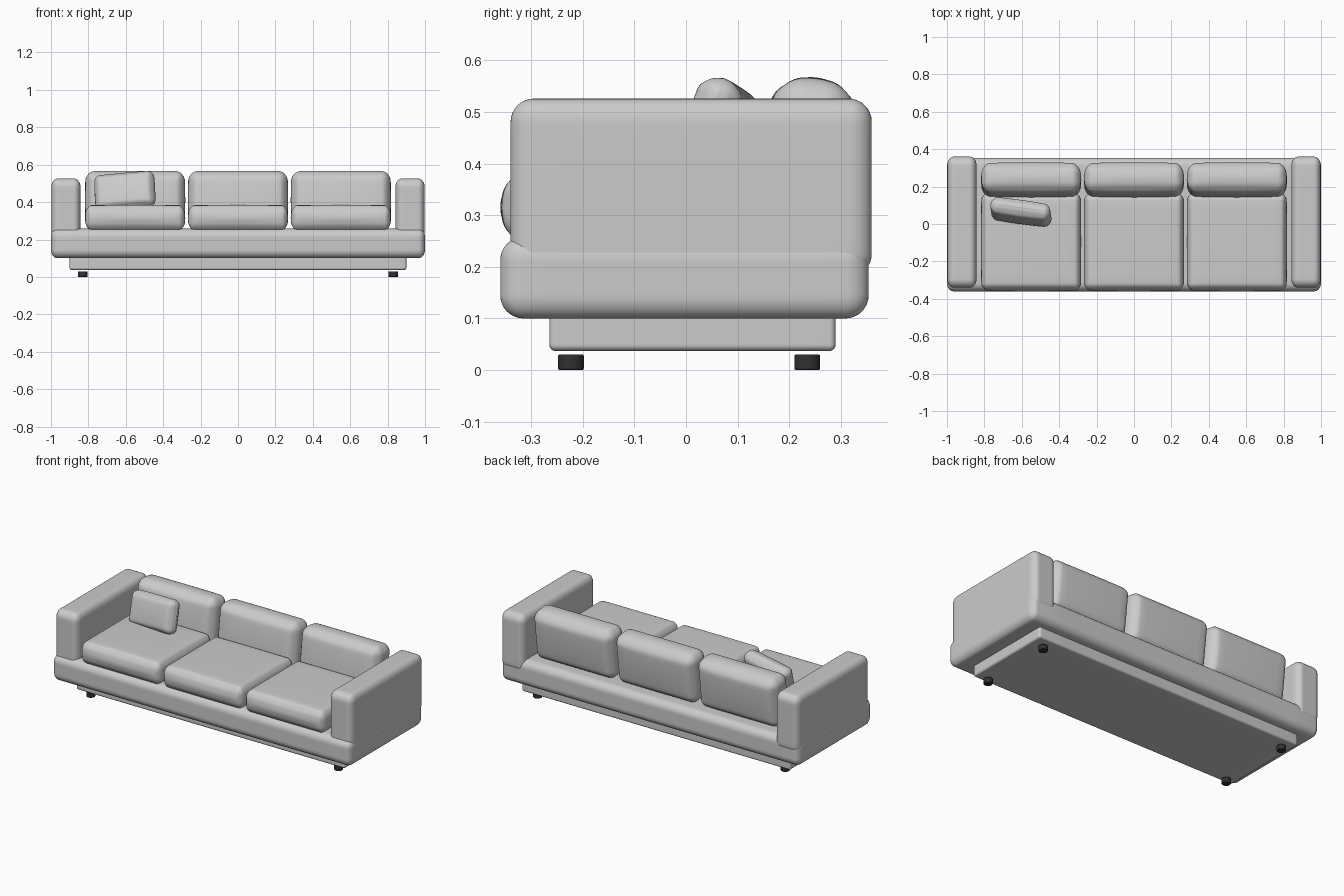
import bpy, bmesh, math
from mathutils import Vector

if "Cube" in bpy.data.objects:
    bpy.data.objects.remove(bpy.data.objects["Cube"])

N, M = 20, 0.6   # grid divisions per side; share of the grid on the flat areas


def soft_box(name, lo, hi, r, bulge=(0, 0, 0), rot=(0, 0, 0)):
    """Rounded box between two corners, with optional puffed faces."""
    lo, hi = Vector(lo), Vector(hi)
    half = (hi - lo) / 2
    bm = bmesh.new()
    bmesh.ops.create_cube(bm, size=2)
    bmesh.ops.subdivide_edges(bm, edges=bm.edges[:], cuts=N - 1, use_grid_fill=True)
    for v in bm.verts:
        u = v.co.copy()
        inner, d = Vector(), Vector()
        for i in range(3):
            a, s = abs(u[i]), math.copysign(1, u[i])
            inner[i] = s * min(a / M, 1) * (half[i] - r[i] - bulge[i])
            d[i] = s * math.tan(max(0, (a - M) / (1 - M)) * math.pi / 4)
        d.normalize()
        for i in range(3):
            j, k = (i + 1) % 3, (i + 2) % 3
            puff = u[i] * (1 - u[j] ** 2) * (1 - u[k] ** 2) * bulge[i]
            v.co[i] = inner[i] + d[i] * r[i] + puff
    me = bpy.data.meshes.new(name)
    bm.to_mesh(me)
    bm.free()
    for p in me.polygons:
        p.use_smooth = True
    ob = bpy.data.objects.new(name, me)
    ob.location = (lo + hi) / 2
    ob.rotation_euler = [math.radians(a) for a in rot]
    bpy.context.collection.objects.link(ob)
    return ob


# Plinth and upholstered base
soft_box("plinth", (-0.9, -0.265, 0.037), (0.9, 0.29, 0.12), (0.012,) * 3)
soft_box("base", (-1, -0.36, 0.10), (1, 0.354, 0.258), (0.035, 0.045, 0.045))

# Arms
for side, s in (("left", -1), ("right", 1)):
    x = sorted((s * 0.842, s * 0.998))
    soft_box(side + "_arm", (x[0], -0.34, 0.18), (x[1], 0.36, 0.526), (0.035, 0.045, 0.045))

# Three seat cushions with leaning back cushions
for n, x in enumerate((-0.55, 0, 0.55), 1):
    soft_box(f"seat_cushion_{n}", (x - 0.268, -0.36, 0.245), (x + 0.268, 0.17, 0.386),
             (0.03, 0.035, 0.045), (0.004, 0.008, 0.006))
    soft_box(f"back_cushion_{n}", (x - 0.268, 0.147, 0.255), (x + 0.268, 0.322, 0.568),
             (0.045, 0.055, 0.05), (0.004, 0.012, 0.006), (-7, 0, 0))

# Loose throw pillow
soft_box("throw_pillow", (-0.769, 0.012, 0.358), (-0.441, 0.116, 0.56),
         (0.03, 0.035, 0.03), (0.005, 0.012, 0.005), (-16, -5, -8))

# Feet
dark = bpy.data.materials.new("dark_foot")
dark.diffuse_color = (0.03, 0.03, 0.03, 1)
dark.use_nodes = True
dark.node_tree.nodes["Principled BSDF"].inputs["Base Color"].default_value = dark.diffuse_color
for sx, x in (("left", -0.83), ("right", 0.83)):
    for sy, y in (("front", -0.223), ("back", 0.235)):
        bpy.ops.mesh.primitive_cylinder_add(vertices=32, radius=0.025, depth=0.03,
                                            location=(x, y, 0.015))
        foot = bpy.context.object
        foot.name = f"{sy}_{sx}_foot"
        foot.data.materials.append(dark)
        bev = foot.modifiers.new("bevel", "BEVEL")
        bev.width, bev.segments = 0.003, 2
        bpy.ops.object.shade_smooth_by_angle(angle=math.radians(40))
